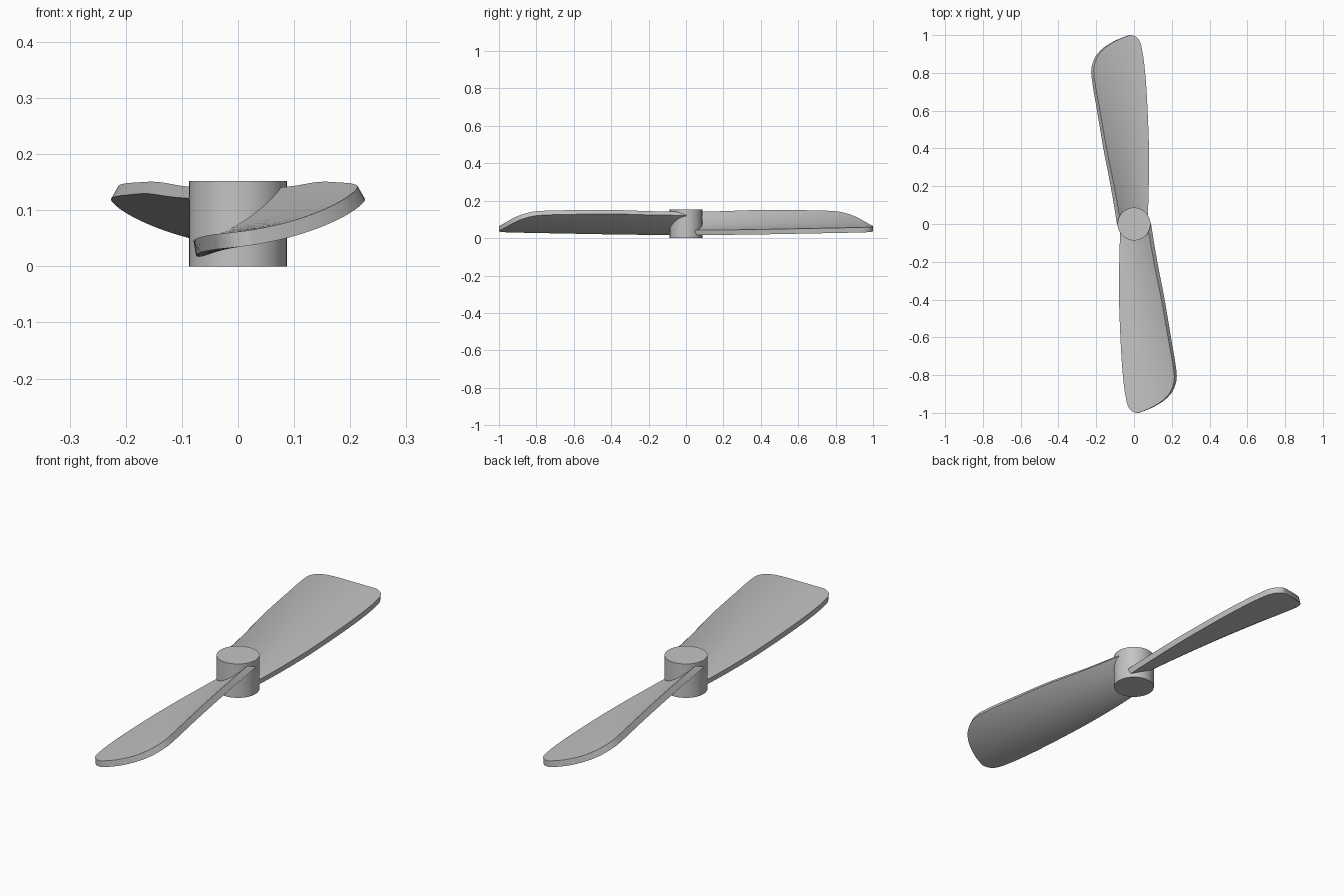
import bpy
import math
from mathutils import Vector

if "Cube" in bpy.data.objects:
    bpy.data.objects.remove(bpy.data.objects["Cube"], do_unlink=True)

HUB_RADIUS, HUB_HEIGHT = 0.087, 0.152
THICKNESS = 0.027
CHORD_STEPS, SPAN_STEPS = 20, 5

grey = bpy.data.materials.new("plain grey")
grey.use_nodes = True
grey.diffuse_color = (0.55, 0.55, 0.55, 1)
grey.node_tree.nodes["Principled BSDF"].inputs["Base Color"].default_value = grey.diffuse_color


def finish(obj, name):
    obj.name = name
    obj.data.materials.append(grey)
    bpy.ops.object.select_all(action="DESELECT")
    obj.select_set(True)
    bpy.context.view_layer.objects.active = obj
    for mod in list(obj.modifiers):
        bpy.ops.object.modifier_apply(modifier=mod.name)
    bpy.ops.object.shade_smooth_by_angle(angle=math.radians(35))


def smooth_path(points, steps):
    """Catmull-Rom curve through the given points."""
    pts = [Vector(p) for p in points]
    pts = [2 * pts[0] - pts[1]] + pts + [2 * pts[-1] - pts[-2]]
    out = []
    for a, b, c, d in zip(pts, pts[1:], pts[2:], pts[3:]):
        for k in range(steps):
            t = k / steps
            out.append(0.5 * (2 * b + (c - a) * t + (2 * a - 5 * b + 4 * c - d) * t * t
                              + (3 * b - a - 3 * c + d) * t ** 3))
    return out + [pts[-2]]


def mix(a, b, t):
    return a + (b - a) * t


def blade_height(x, r):
    """Pitched, concave upper surface that flattens towards the tip."""
    low_x = mix(-0.076, -0.06, r)
    high_x = 0.072 + 0.2 * r - 0.03 * r * r
    t = (x - low_x) / (high_x - low_x)
    low_z = mix(0.042, 0.057, r)
    high_z = 0.142 + 0.05 * r - 0.06 * r * r
    linear = mix(0.4, 0.15, r)
    return low_z + (high_z - low_z) * (linear * t + (1 - linear) * t * abs(t))


# Blade outline: distance from axis, low edge x, high edge x
outline = [
    (0.0, -0.072, 0.07), (0.2, -0.078, 0.105), (0.4, -0.079, 0.145),
    (0.6, -0.072, 0.18), (0.74, -0.064, 0.205), (0.82, -0.057, 0.213),
    (0.88, -0.05, 0.197), (0.92, -0.043, 0.168), (0.95, -0.037, 0.13),
    (0.975, -0.026, 0.085), (0.99, -0.012, 0.05), (1.0, 0.01, 0.02),
]


def make_blade(name, angle):
    stations = smooth_path(outline, SPAN_STEPS)
    verts, faces = [], []
    for r, low, high in stations:
        for j in range(CHORD_STEPS + 1):
            x = mix(low, high, j / CHORD_STEPS)
            verts.append((x, -r, blade_height(x, r)))
    row = CHORD_STEPS + 1
    for i in range(len(stations) - 1):
        for j in range(CHORD_STEPS):
            a = i * row + j
            faces.append((a, a + row, a + row + 1, a + 1))
    mesh = bpy.data.meshes.new(name)
    mesh.from_pydata(verts, [], faces)
    obj = bpy.data.objects.new(name, mesh)
    bpy.context.collection.objects.link(obj)
    solid = obj.modifiers.new("thickness", "SOLIDIFY")
    solid.thickness = THICKNESS
    solid.offset = -1
    obj.rotation_euler.z = angle
    finish(obj, name)


# Hub
bpy.ops.mesh.primitive_cylinder_add(vertices=64, radius=HUB_RADIUS, depth=HUB_HEIGHT,
                                    location=(0, 0, HUB_HEIGHT / 2))
finish(bpy.context.object, "hub")

# Two blades, half a turn apart
make_blade("front_blade", 0)
make_blade("back_blade", math.pi)
